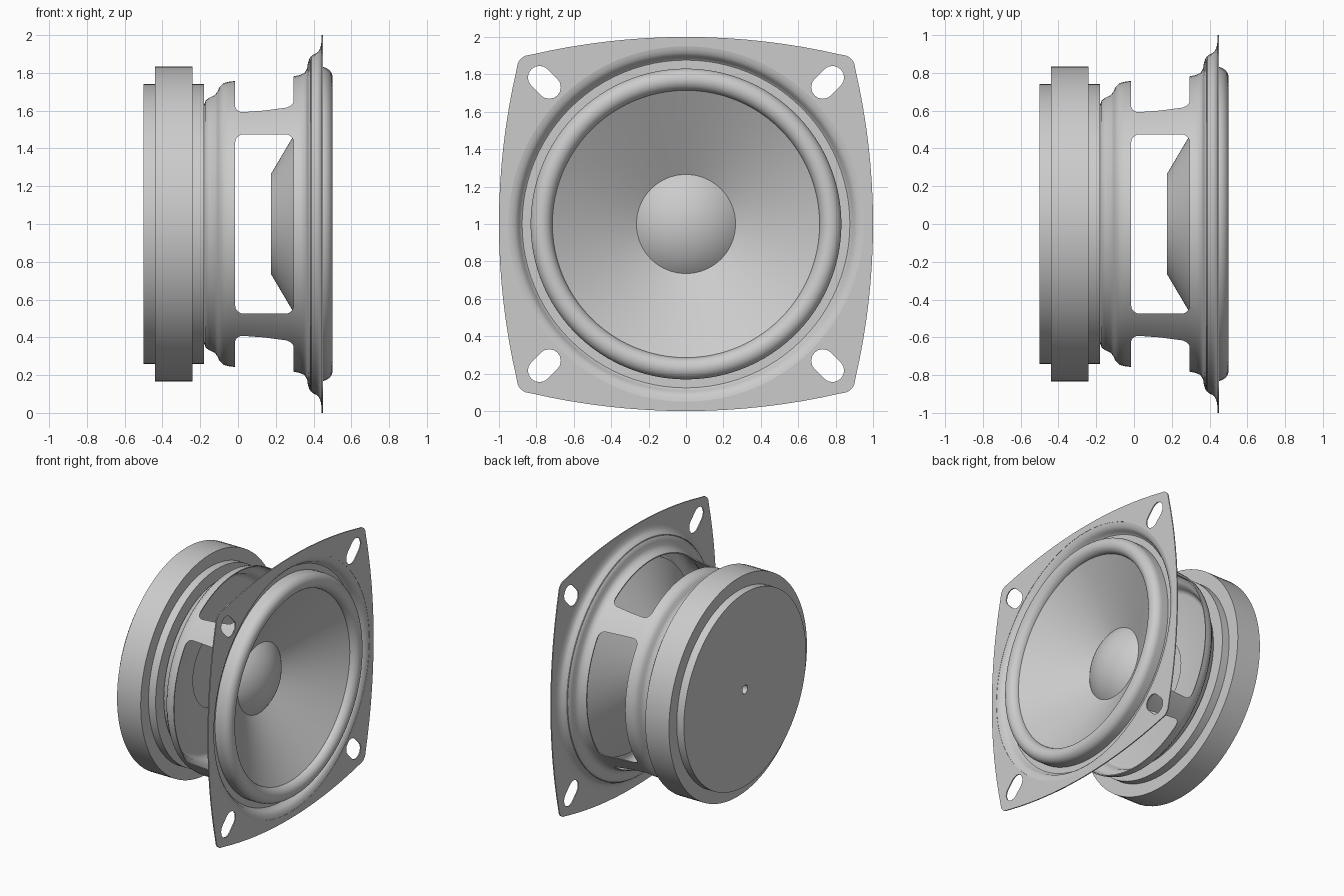
import bpy, bmesh
from math import sin, cos, pi, radians, sqrt
from mathutils import Vector

cube = bpy.data.objects.get("Cube")
if cube:
    bpy.data.objects.remove(cube)

AXIS_Z = 1.0
SEGMENTS = 96

grey = bpy.data.materials.new("plain_grey")
grey.use_nodes = True
grey.diffuse_color = (0.6, 0.6, 0.6, 1)
grey.node_tree.nodes["Principled BSDF"].inputs["Base Color"].default_value = (0.6, 0.6, 0.6, 1)


def make_object(name, bm):
    bmesh.ops.remove_doubles(bm, verts=bm.verts, dist=1e-5)
    bmesh.ops.recalc_face_normals(bm, faces=bm.faces)
    mesh = bpy.data.meshes.new(name)
    bm.to_mesh(mesh)
    bm.free()
    mesh.materials.append(grey)
    obj = bpy.data.objects.new(name, mesh)
    bpy.context.collection.objects.link(obj)
    return obj


def activate(obj):
    bpy.ops.object.select_all(action='DESELECT')
    obj.select_set(True)
    bpy.context.view_layer.objects.active = obj


def apply(obj, kind, **settings):
    activate(obj)
    mod = obj.modifiers.new(kind, kind)
    for key, value in settings.items():
        setattr(mod, key, value)
    bpy.ops.object.modifier_apply(modifier=mod.name)


def cut(obj, cutter):
    cutter.hide_render = True
    apply(obj, 'BOOLEAN', operation='DIFFERENCE', solver='EXACT', object=cutter)
    bpy.data.objects.remove(cutter)


def smooth(obj, angle=35):
    activate(obj)
    bpy.ops.object.shade_smooth_by_angle(angle=radians(angle))


def lathe(name, profile, closed=False, thickness=0):
    """Revolve (x, radius) points around the speaker axis."""
    bm = bmesh.new()
    verts = [bm.verts.new((x, 0, AXIS_Z + r)) for x, r in profile]
    for a, b in zip(verts, verts[1:]):
        bm.edges.new((a, b))
    if closed:
        bm.edges.new((verts[-1], verts[0]))
    bmesh.ops.spin(bm, geom=bm.verts[:] + bm.edges[:], cent=(0, 0, AXIS_Z),
                   axis=(1, 0, 0), angle=2 * pi, steps=SEGMENTS)
    obj = make_object(name, bm)
    if thickness:
        apply(obj, 'SOLIDIFY', thickness=thickness, offset=0)
    return obj


def prism(name, outline, direction):
    """Extrude a flat outline along a direction."""
    bm = bmesh.new()
    face = bm.faces.new([bm.verts.new(p) for p in outline])
    extruded = bmesh.ops.extrude_face_region(bm, geom=[face])
    moved = [v for v in extruded['geom'] if isinstance(v, bmesh.types.BMVert)]
    bmesh.ops.translate(bm, verts=moved, vec=direction)
    return make_object(name, bm)


def arc(cx, cy, radius, start, end, steps=8):
    angles = [radians(start + (end - start) * i / steps) for i in range(steps + 1)]
    return [(cx + radius * cos(a), cy + radius * sin(a)) for a in angles]


# Magnet stack: three discs with a vent through the middle
for name, back, front, radius in (("back_plate", -0.5, -0.44, 0.74),
                                  ("magnet", -0.44, -0.24, 0.835),
                                  ("front_plate", -0.24, -0.18, 0.74)):
    vent = 0.033
    smooth(lathe(name, [(back, vent), (back, radius), (front, radius), (front, vent)], closed=True))

# Pressed metal basket
basket = lathe("basket", [
    (-0.176, 0.3), (-0.176, 0.63), (-0.168, 0.652), (-0.15, 0.665), (-0.12, 0.68),
    (-0.105, 0.7), (-0.095, 0.722), (-0.075, 0.742), (-0.045, 0.75), (-0.015, 0.753),
    (0.14, 0.762), (0.295, 0.778), (0.33, 0.785), (0.355, 0.797), (0.369, 0.82),
    (0.374, 0.85), (0.382, 0.876), (0.4, 0.893), (0.42, 0.902), (0.433, 0.917),
    (0.441, 0.937), (0.445, 0.96)], thickness=0.008)

# Four windows, leaving struts on the diagonals
half, x0, x1, fillet = 0.475, -0.015, 0.295, 0.045
window = []
for cx, cy, start in ((x1 - fillet, half - fillet, 0), (x0 + fillet, half - fillet, 90),
                      (x0 + fillet, fillet - half, 180), (x1 - fillet, fillet - half, 270)):
    window += arc(cx, cy, fillet, start, start + 90)
cut(basket, prism("window_cutter", [(x, y, -0.2) for x, y in window], (0, 0, 2.4)))
cut(basket, prism("window_cutter", [(x, -1.2, AXIS_Z + z) for x, z in window], (0, 2.4, 0)))
smooth(basket)

# Mounting flange: bowed square with rounded corners
bow, corner, reach = 3.67, 0.09, 0.83
side = [(1 - bow + sqrt(bow * bow - t * t), t)
        for t in [reach * (i / 8 - 1) for i in range(17)]]
tip = side[-1][0]
side += arc(tip - 0.075, reach, 0.075, 8, 82, 6)[1:-1]
outline = []
for turn in range(4):
    c, s = cos(turn * pi / 2), sin(turn * pi / 2)
    outline += [(y * c - z * s, y * s + z * c) for y, z in side]
flange = prism("mounting_flange", [(0.441, y, AXIS_Z + z) for y, z in outline], (0.008, 0, 0))
opening = arc(0, 0, 0.95, 0, 360, SEGMENTS)[:-1]
cut(flange, prism("opening_cutter", [(0.3, y, AXIS_Z + z) for y, z in opening], (0.3, 0, 0)))

# Slotted screw holes on the diagonals
slot = arc(1.108, 0, 0.062, -90, 90) + arc(1.034, 0, 0.062, 90, 270)
for turn in range(4):
    c, s = cos(pi / 4 + turn * pi / 2), sin(pi / 4 + turn * pi / 2)
    points = [(0.3, u * c - v * s, AXIS_Z + u * s + v * c) for u, v in slot]
    cut(flange, prism("slot_cutter", points, (0.3, 0, 0)))
smooth(flange)

# Rubber surround with a half-round roll
roll = [(0.443 + h, r) for r, h in arc(0.7725, 0, 0.0565, 0, 180, 16)]
smooth(lathe("surround", [(0.386, 0.888), (0.386, 0.829)] + roll, thickness=0.004), 50)

# Cone and domed dust cap
smooth(lathe("cone", [(0.178, 0.265), (0.445, 0.717)], thickness=0.006))
cap_radius, cap_height = 0.266, 0.1
sphere = (cap_radius ** 2 + cap_height ** 2) / (2 * cap_height)
radii = [cap_radius * i / 12 for i in range(12, -1, -1)]
smooth(lathe("dust_cap", [(0.178 + cap_height - sphere + sqrt(sphere ** 2 - r * r), r)
                          for r in radii], thickness=0.004))
